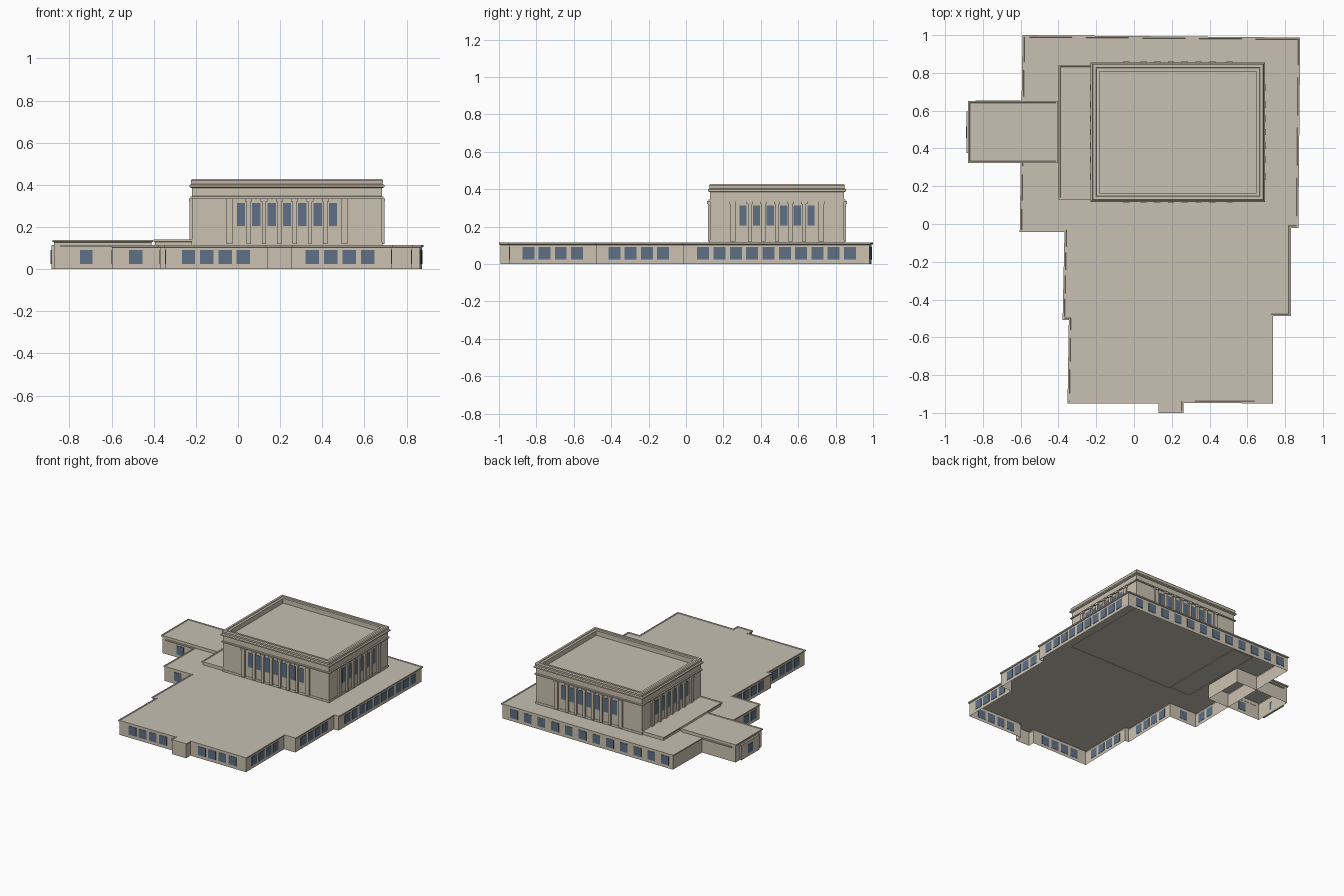
import bpy
import bmesh
from mathutils import Vector

if "Cube" in bpy.data.objects:
    bpy.data.objects.remove(bpy.data.objects["Cube"], do_unlink=True)


def material(name, r, g, b):
    m = bpy.data.materials.new(name)
    m.use_nodes = True
    m.diffuse_color = (r, g, b, 1)
    m.node_tree.nodes["Principled BSDF"].inputs["Base Color"].default_value = (r, g, b, 1)
    return m


STONE = material("warm stone", 0.60, 0.54, 0.44)
ROOF = material("pale roof", 0.57, 0.525, 0.45)
GLASS = material("blue grey glass", 0.114, 0.162, 0.235)


def finish(name, bm, *mats):
    mesh = bpy.data.meshes.new(name)
    bm.to_mesh(mesh)
    bm.free()
    for m in mats:
        mesh.materials.append(m)
    obj = bpy.data.objects.new(name, mesh)
    bpy.context.collection.objects.link(obj)
    return obj


def offset(outline, d):
    """Move a counter-clockwise outline outward by d with mitred corners."""
    pts = [Vector(p) for p in outline]
    out = []
    for i, p in enumerate(pts):
        a = (p - pts[i - 1]).normalized()
        b = (pts[(i + 1) % len(pts)] - p).normalized()
        n1, n2 = Vector((a.y, -a.x)), Vector((b.y, -b.x))
        out.append(p + (n1 + n2) * d / (1 + n1.dot(n2)))
    return out


def shell(name, outline, profile):
    """Sweep an (offset, height) profile round an outline; roof on top, open below."""
    bm = bmesh.new()
    rings = [[bm.verts.new((p.x, p.y, z)) for p in offset(outline, d)] for d, z in profile]
    n = len(outline)
    for low, high in zip(rings, rings[1:]):
        for i in range(n):
            j = (i + 1) % n
            bm.faces.new((low[i], low[j], high[j], high[i]))
    bm.faces.new(rings[-1]).material_index = 1
    return finish(name, bm, STONE, ROOF)


def wall_blocks(name, p, q, spots, width, z0, z1, depth, mat):
    """Blocks standing out of the wall p-q, centred at distances along it."""
    p, q = Vector(p), Vector(q)
    t = (q - p).normalized()
    n = Vector((t.y, -t.x))
    bm = bmesh.new()
    for s in spots:
        c = p + t * s
        h = t * width / 2
        base = [c - h - n * 0.002, c - h + n * depth, c + h + n * depth, c + h - n * 0.002]
        lo = [bm.verts.new((v.x, v.y, z0)) for v in base]
        hi = [bm.verts.new((v.x, v.y, z1)) for v in base]
        bm.faces.new(lo)
        bm.faces.new(hi)
        for i in range(4):
            j = (i + 1) % 4
            bm.faces.new((lo[i], lo[j], hi[j], hi[i]))
    bmesh.ops.recalc_face_normals(bm, faces=bm.faces)
    return finish(name, bm, mat)


def spread(first, last, count):
    return [first + (last - first) * i / max(count - 1, 1) for i in range(count)]


def rect(x0, x1, y0, y1):
    return [(x0, y0), (x1, y0), (x1, y1), (x0, y1)]


def low_profile(top, bottom=0.0):
    return [(-0.007, bottom), (-0.007, top - 0.012), (0, top - 0.009), (0, top),
            (-0.009, top), (-0.011, top - 0.003)]


# Stepped ground floor
ground = [(-0.59, 1.0), (-0.605, -0.042), (-0.368, -0.042), (-0.378, -0.508),
          (-0.345, -0.508), (-0.352, -0.95), (0.13, -0.95), (0.13, -1.0),
          (0.262, -1.0), (0.262, -0.947), (0.735, -0.95), (0.735, -0.487),
          (0.83, -0.487), (0.83, -0.02), (0.87, -0.02), (0.88, 0.987)]
shell("ground_floor", ground, low_profile(0.115))

# Ground floor windows: wall number -> first, last, count
walls = offset(ground, -0.007)
rows = {0: (0.87, 0.96, 2), 1: (0.112, 0.112, 1), 2: (0.09, 0.35, 4), 4: (0.09, 0.35, 4),
        5: (0.11, 0.37, 4), 9: (0.098, 0.36, 4), 10: (0.1, 0.36, 4),
        12: (0.097, 0.357, 4), 14: (0.105, 0.89, 10), 15: (0.1, 1.39, 12)}
for i, row in rows.items():
    wall_blocks(f"ground_windows_{i}", walls[i], walls[(i + 1) % len(walls)],
                spread(*row), 0.064, 0.024, 0.09, 0.003, GLASS)

# Side wing with end bay, ledges and windows
wing = rect(-0.88, -0.403, 0.323, 0.652)
shell("side_wing", wing, low_profile(0.139))
a, b, c, d = offset(wing, -0.007)
wall_blocks("wing_end_bay", d, a, [0.16], 0.22, 0, 0.115, 0.013, STONE)
wall_blocks("wing_front_ledge", a, b, [0.15], 0.24, 0.105, 0.114, 0.008, STONE)
wall_blocks("wing_back_ledge", c, d, [0.31], 0.24, 0.105, 0.114, 0.008, STONE)
wall_blocks("wing_front_window", a, b, [0.153], 0.06, 0.024, 0.09, 0.003, GLASS)
wall_blocks("wing_end_window", d, a, [0.16], 0.06, 0.024, 0.09, 0.016, GLASS)

# Raised terrace beside the hall
shell("terrace", rect(-0.4, -0.21, 0.13, 0.842), low_profile(0.14, 0.11))

# Main hall with frieze, cornice and parapet
hall = rect(-0.2175, 0.6825, 0.1295, 0.8435)
shell("main_hall", hall, [
    (0.003, 0.11), (0.003, 0.128), (0, 0.128), (0, 0.335), (0.008, 0.335), (0.008, 0.344),
    (0, 0.346), (0, 0.384), (0.012, 0.389), (0.012, 0.399), (0.004, 0.404), (0.006, 0.42),
    (0, 0.427), (-0.015, 0.427), (-0.018, 0.421), (-0.035, 0.421), (-0.035, 0.385)])

# Hall windows, pilasters and capitals on all four sides
PITCH = 0.0727
for side, count in enumerate((7, 6, 7, 6)):
    p, q = Vector(hall[side]), Vector(hall[(side + 1) % 4])
    mid = (q - p).length / 2
    half = PITCH * (count - 1) / 2
    panes = spread(mid - half, mid + half, count)
    posts = [s + PITCH / 2 for s in panes[:-1]]
    ends = [mid - half - 0.055, mid + half + 0.055]
    wall_blocks(f"hall_windows_{side}", p, q, panes, 0.039, 0.205, 0.313, 0.003, GLASS)
    wall_blocks(f"pilasters_{side}", p, q, posts, 0.021, 0.12, 0.322, 0.012, STONE)
    wall_blocks(f"end_pilasters_{side}", p, q, ends, 0.028, 0.12, 0.335, 0.012, STONE)
    wall_blocks(f"capitals_{side}", p, q, posts + ends, 0.033, 0.321, 0.336, 0.016, STONE)
